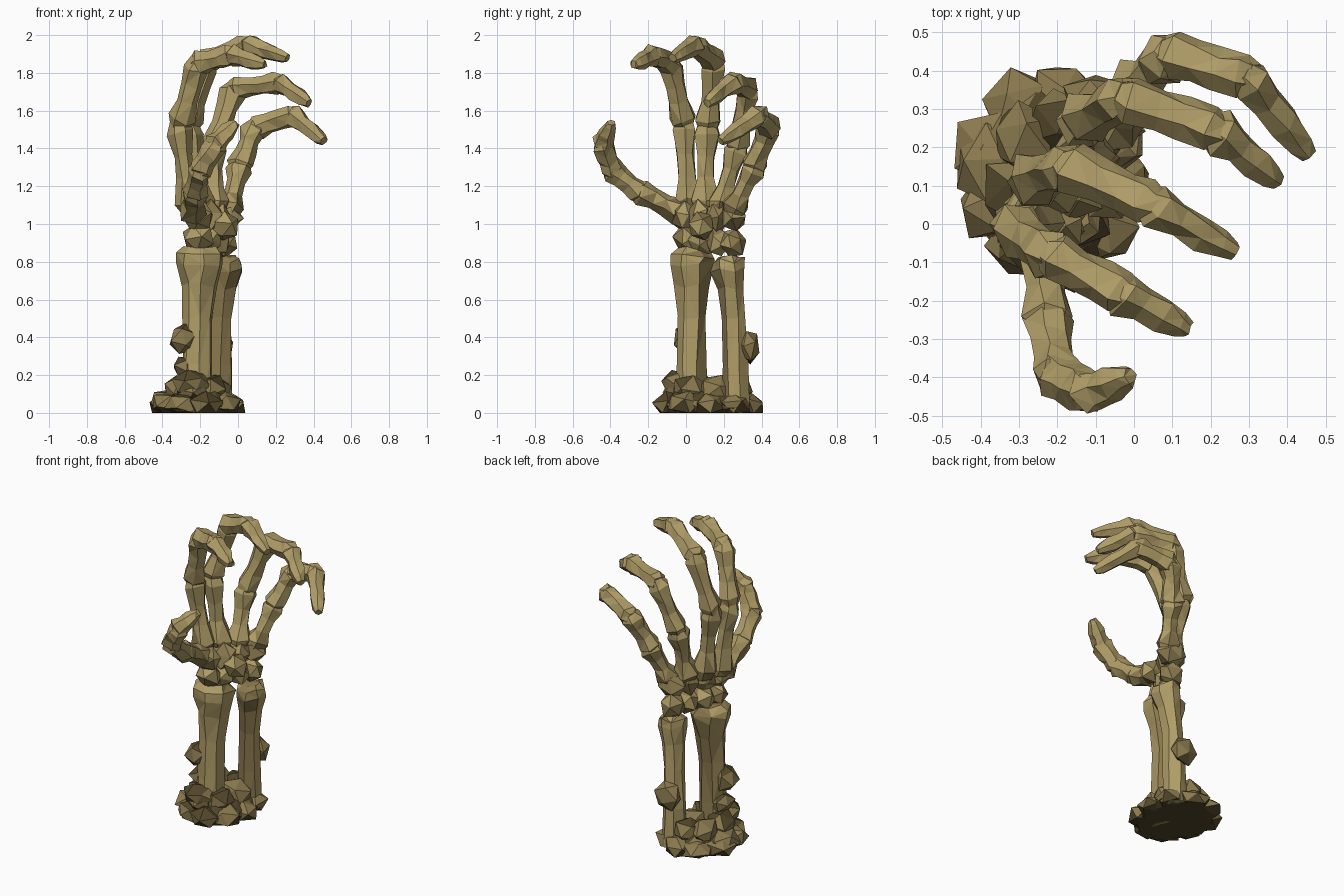
import bpy, bmesh, math, random
from mathutils import Vector

if "Cube" in bpy.data.objects:
    bpy.data.objects.remove(bpy.data.objects["Cube"])

random.seed(11)


def material(name, rgb):
    m = bpy.data.materials.new(name)
    m.diffuse_color = (*rgb, 1)
    m.use_nodes = True
    m.node_tree.nodes["Principled BSDF"].inputs["Base Color"].default_value = m.diffuse_color
    return m


MATS = [material("old bone", (0.43, 0.335, 0.135)),
        material("stained brown", (0.26, 0.195, 0.078)),
        material("dark earth", (0.085, 0.062, 0.023))]
BONE, STAIN, EARTH = 0, 1, 2


def finish(bm, name, rule):
    """rule(face centre, normal) picks the colour of each face."""
    bmesh.ops.recalc_face_normals(bm, faces=bm.faces)
    bm.normal_update()
    for f in bm.faces:
        f.material_index = rule(f.calc_center_median(), f.normal)
    me = bpy.data.meshes.new(name)
    bm.to_mesh(me)
    bm.free()
    for m in MATS:
        me.materials.append(m)
    bpy.context.collection.objects.link(bpy.data.objects.new(name, me))


def bone_rule(c, n):
    # stained near the wrist where the bones crowd together
    return STAIN if c.z < 1.16 and random.random() < .5 else BONE


def wrist_rule(c, n):
    return STAIN if random.random() < .5 else BONE


def rock_rule(c, n):
    return EARTH if c.z < .035 or n.z < -.6 else STAIN


def loft(name, rings, sides=6, jitter=0.12, rule=bone_rule):
    """Faceted tube through (centre, radius) rings."""
    bm = bmesh.new()
    pts = [Vector(c) for c, r in rings]
    axis = (pts[-1] - pts[0]).normalized()
    u = axis.cross(Vector((0.3, 1, 0.1))).normalized()
    v = axis.cross(u)
    loops = []
    for p, (c, r) in zip(pts, rings):
        loop = []
        for i in range(sides):
            a = 2 * math.pi * (i + 0.25) / sides + random.uniform(-.12, .12)
            k = r * 1.06 * (1 + random.uniform(-jitter, jitter))
            q = p + (u * math.cos(a) + v * math.sin(a)) * k + axis * random.uniform(-.2, .2) * r
            q.z = max(q.z, 0)
            loop.append(bm.verts.new(q))
        loops.append(loop)
    for a, b in zip(loops, loops[1:]):
        for i in range(sides):
            j = (i + 1) % sides
            bm.faces.new((a[i], a[j], b[j], b[i]))
    bm.faces.new(loops[0])
    bm.faces.new(loops[-1])
    bmesh.ops.triangulate(bm, faces=bm.faces)
    finish(bm, name, rule)


def bone(name, a, b, ra, rm, rb):
    """Bone with knobbly ends and a thin waist."""
    a, b = Vector(a), Vector(b)
    d = (b - a).normalized()
    a, b = a - d * 0.025, b + d * 0.025
    prof = [(0, ra * .65), (.13, ra), (.38, rm), (.62, rm), (.86, rb), (1, rb * .65)]
    loft(name, [(a.lerp(b, t), r) for t, r in prof])


def lump(name, c, size, rule=rock_rule, jitter=0.16, sub=1):
    """Randomly turned faceted stone, cut flat at the ground."""
    bm = bmesh.new()
    bmesh.ops.create_icosphere(bm, subdivisions=sub, radius=1)
    q = Vector([random.uniform(-1, 1) for _ in range(3)]).to_track_quat('Z', 'Y')
    for w in bm.verts:
        k = 1.05 + random.uniform(-jitter, jitter)
        p = q @ w.co
        w.co = Vector([c[i] + p[i] * size[i] * k for i in range(3)])
        w.co.z = max(w.co.z, 0)
    finish(bm, name, rule)


# Fingers: metacarpal base, three joints, tip
fingers = {
    "index": [(-.25, .01, 1.08), (-.31, -.01, 1.53), (-.21, -.085, 1.85), (-.03, -.18, 1.895), (.12, -.265, 1.85)],
    "middle": [(-.20, .10, 1.08), (-.265, .115, 1.52), (-.17, .15, 1.86), (.05, .05, 1.95), (.24, -.06, 1.885)],
    "ring": [(-.13, .18, 1.08), (-.13, .27, 1.41), (-.02, .33, 1.72), (.22, .24, 1.745), (.36, .125, 1.65)],
    "little": [(-.05, .25, 1.07), (.01, .36, 1.31), (.09, .44, 1.51), (.29, .385, 1.575), (.44, .20, 1.45)],
}
for n, p in fingers.items():
    bone(n + "_metacarpal", p[0], p[1], .075, .047, .068)
    bone(n + "_proximal", p[1], p[2], .07, .052, .064)
    bone(n + "_middle_joint", p[2], p[3], .064, .052, .058)
    bone(n + "_fingertip", p[3], p[4], .058, .045, .035)

# Thumb
t = [(-.24, -.04, 1.06), (-.225, -.25, 1.17), (-.20, -.395, 1.29), (-.12, -.44, 1.42), (-.025, -.40, 1.52)]
bone("thumb_metacarpal", t[0], t[1], .075, .055, .068)
bone("thumb_proximal", t[1], t[2], .064, .052, .062)
bone("thumb_joint", t[2], t[3], .062, .055, .06)
bone("thumb_tip", t[3], t[4], .058, .046, .032)

# Wrist bones in two crowded rows
for i in range(4):
    lump("lower_wrist_bone", (-.21 + .045 * i, .005 + .08 * i, .925 - .008 * i), (.088, .068, .08), wrist_rule)
    lump("upper_wrist_bone", (-.21 + .045 * i, -.01 + .088 * i, 1.04), (.09, .066, .085), wrist_rule)
lump("palm_wrist_bone", (-.075, .08, .99), (.075, .07, .075), wrist_rule)

# Forearm bones, dark on the sides that face each other
loft("radius", [((-.22, .03, .0), .085), ((-.215, .03, .25), .075), ((-.215, .03, .5), .075),
                ((-.205, .035, .68), .09), ((-.20, .04, .79), .12), ((-.20, .04, .84), .117),
                ((-.20, .04, .87), .08)], 7, .08,
     lambda c, n: STAIN if n.y > .5 or n.z > .8 else BONE)
loft("ulna", [((-.10, .26, .0), .072), ((-.10, .26, .25), .066), ((-.09, .25, .5), .06),
              ((-.075, .235, .66), .066), ((-.06, .225, .76), .088), ((-.06, .225, .81), .083),
              ((-.06, .225, .835), .05)], 7, .08,
     lambda c, n: STAIN if n.y < -.5 or n.z > .8 else BONE)

# Clumps stuck to the forearm
lump("inner_clump", (-.29, .0, .39), (.075, .07, .085))
lump("outer_clump", (-.10, .33, .35), (.08, .055, .085))
lump("back_clump", (-.28, .03, .24), (.07, .08, .06))

# Rocky mound: central heap, outer ring, inner ring
lump("mound_core", (-.21, .13, .03), (.21, .25, .11), rock_rule, .1, 2)
for i in range(9):
    a = 2 * math.pi * i / 9
    s = random.uniform(.085, .105)
    lump("outer_rock", (-.21 + .17 * math.cos(a), .125 + .205 * math.sin(a), .04), (s, s, .07))
for i in range(6):
    a = 2 * math.pi * i / 6 + .3
    s = random.uniform(.085, .105)
    lump("inner_rock", (-.22 + .09 * math.cos(a), .12 + .15 * math.sin(a), .12), (s, s, .085))
lump("front_rock", (-.25, -.05, .16), (.10, .09, .07))
lump("side_rock", (-.37, .16, .06), (.10, .11, .07), rock_rule, .1)
